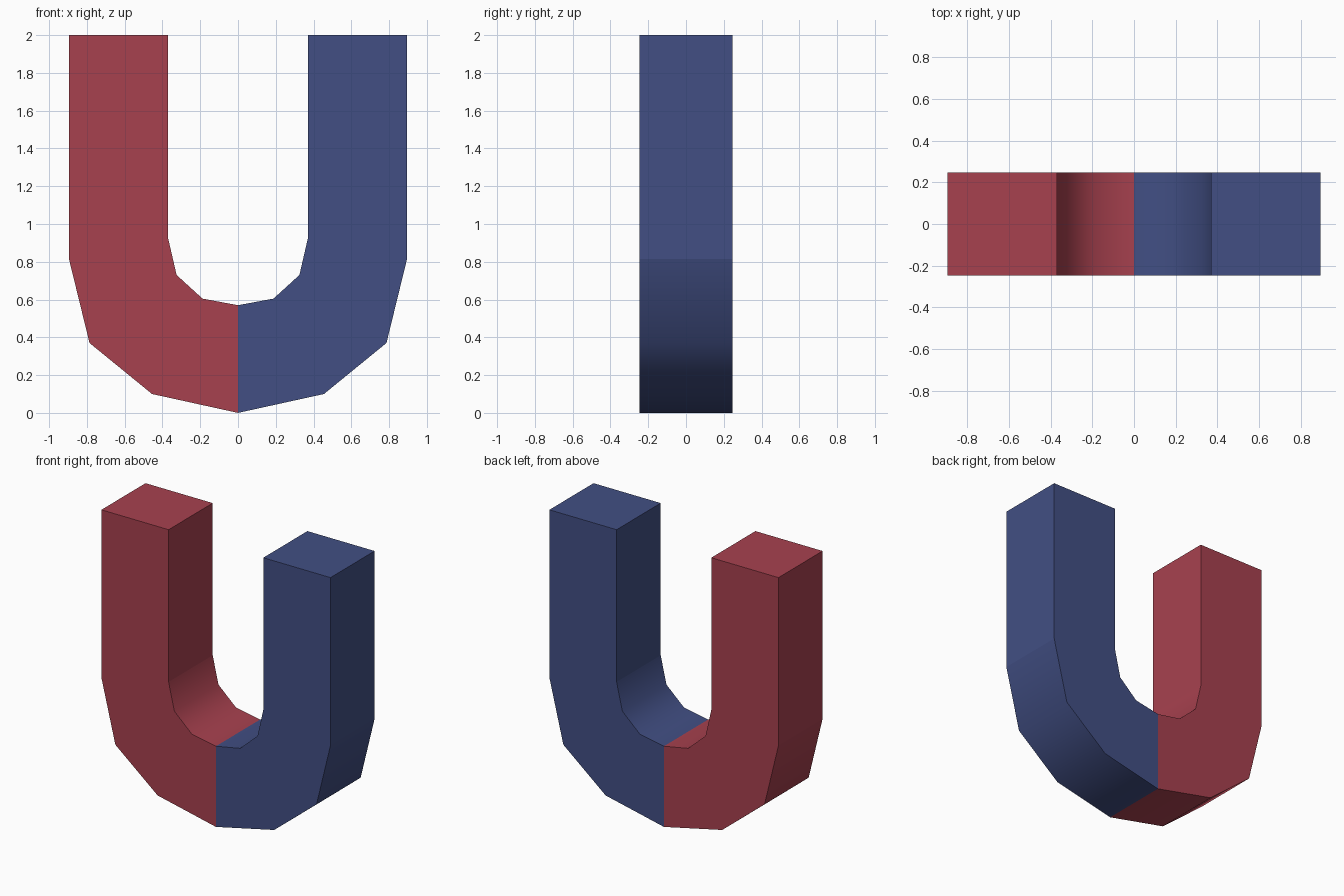
import bpy, bmesh

if "Cube" in bpy.data.objects:
    bpy.data.objects.remove(bpy.data.objects["Cube"])

HALF_DEPTH = 0.246

# Right half of the U, from bottom centre to arm tip: (outer x, z), (inner x, z)
STATIONS = [
    ((0.0, 0.0), (0.0, 0.57)),
    ((0.455, 0.10), (0.188, 0.605)),
    ((0.786, 0.37), (0.325, 0.73)),
    ((0.895, 0.815), (0.37, 0.925)),
    ((0.895, 2.0), (0.37, 2.0)),
]


def make_material(name, rgb):
    mat = bpy.data.materials.new(name)
    mat.diffuse_color = (*rgb, 1.0)
    mat.use_nodes = True
    mat.node_tree.nodes["Principled BSDF"].inputs["Base Color"].default_value = mat.diffuse_color
    return mat


red = make_material("red", (0.39, 0.053, 0.078))
blue = make_material("blue", (0.054, 0.078, 0.23))

# Mirror the stations to get the whole path from left tip to right tip
left = [tuple((-x, z) for x, z in s) for s in reversed(STATIONS[1:])]
path = left + STATIONS

# Sweep a four-cornered section along the path
bm = bmesh.new()
rings = []
for (ox, oz), (ix, iz) in path:
    corners = ((ox, -HALF_DEPTH, oz), (ox, HALF_DEPTH, oz),
               (ix, HALF_DEPTH, iz), (ix, -HALF_DEPTH, iz))
    rings.append([bm.verts.new(c) for c in corners])
last = len(rings) - 2
for i, (a, b) in enumerate(zip(rings, rings[1:])):
    for k in range(4):
        n = (k + 1) % 4
        face = bm.faces.new((a[k], a[n], b[n], b[k]))
        # only the inner and outer walls of the bend are smooth
        face.smooth = k in (0, 2) and 0 < i < last
bm.faces.new(rings[0])
bm.faces.new(rings[-1])
bmesh.ops.recalc_face_normals(bm, faces=bm.faces)

# Left half red, right half blue; keep every edge of the bend walls crisp
for face in bm.faces:
    face.material_index = 0 if face.calc_center_median().x < 0 else 1
for edge in bm.edges:
    edge.smooth = all(f.smooth for f in edge.link_faces)

mesh = bpy.data.meshes.new("horseshoe_magnet")
bm.to_mesh(mesh)
bm.free()
mesh.materials.append(red)
mesh.materials.append(blue)
magnet = bpy.data.objects.new("horseshoe_magnet", mesh)
bpy.context.collection.objects.link(magnet)
